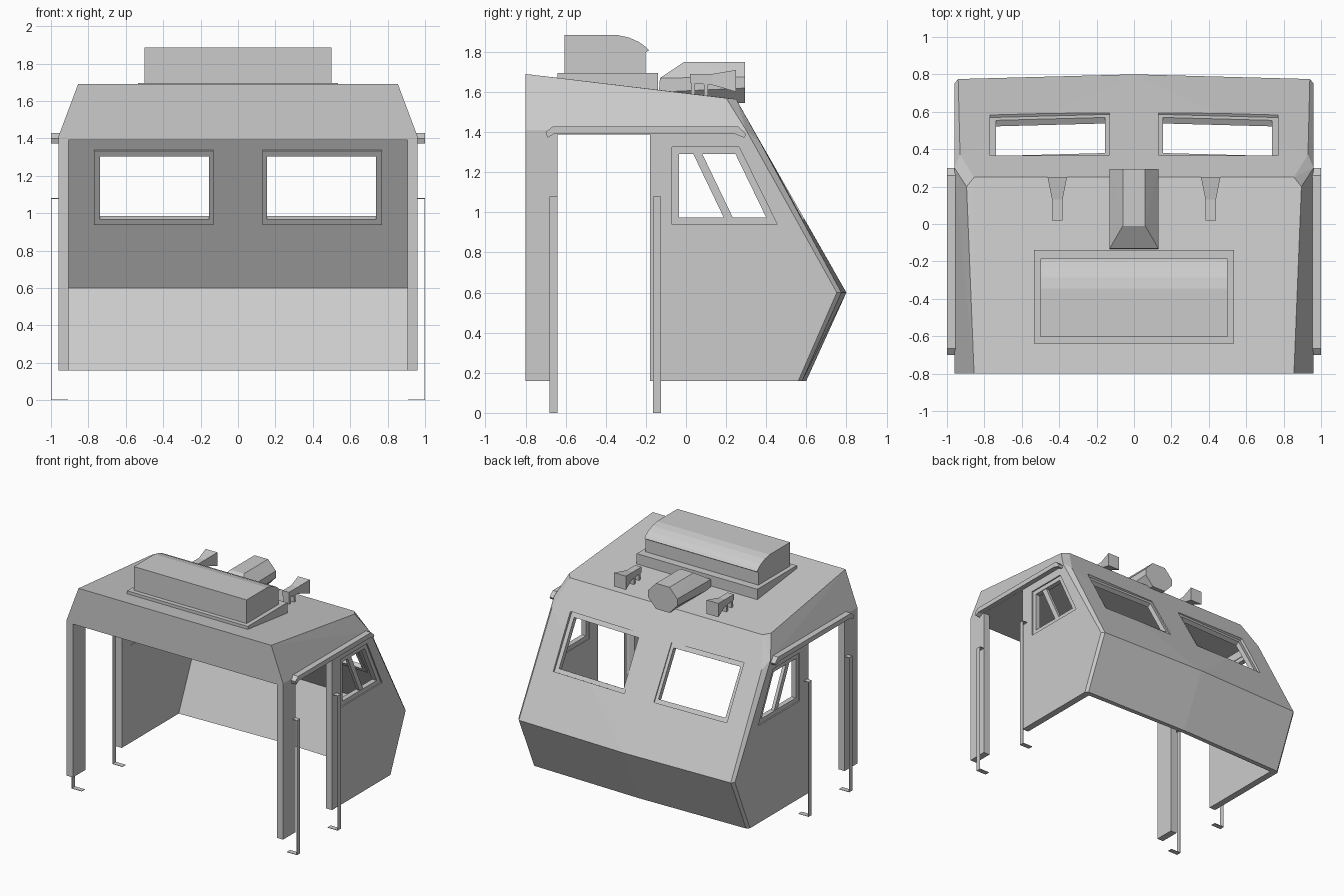
import bpy, bmesh
from mathutils import Vector

cube = bpy.data.objects.get("Cube")
if cube:
    bpy.data.objects.remove(cube, do_unlink=True)

grey = bpy.data.materials.new("light_grey")
grey.use_nodes = True
grey.diffuse_color = (0.6, 0.6, 0.6, 1)
grey.node_tree.nodes["Principled BSDF"].inputs["Base Color"].default_value = (0.6, 0.6, 0.6, 1)


def finish(name, bm):
    bmesh.ops.recalc_face_normals(bm, faces=bm.faces[:])
    mesh = bpy.data.meshes.new(name)
    bm.to_mesh(mesh)
    bm.free()
    mesh.materials.append(grey)
    obj = bpy.data.objects.new(name, mesh)
    bpy.context.scene.collection.objects.link(obj)
    return obj


def hull(name, half):
    """Convex solid from points mirrored across x = 0."""
    bm = bmesh.new()
    for p in {(s * x, y, z) for x, y, z in half for s in (-1, 1)}:
        bm.verts.new(p)
    bmesh.ops.convex_hull(bm, input=bm.verts[:])
    bmesh.ops.delete(bm, geom=[v for v in bm.verts if not v.link_faces], context='VERTS')
    bmesh.ops.dissolve_limit(bm, angle_limit=0.02, verts=bm.verts[:], edges=bm.edges[:])
    return finish(name, bm)


def prism(name, pts, place, d0, d1):
    """Solid between two copies of an outline; place maps (u, v, depth) to space."""
    bm = bmesh.new()
    a, b = [[bm.verts.new(place(u, v, d)) for u, v in pts] for d in (d0, d1)]
    bm.faces.new(a)
    bm.faces.new(b)
    for i in range(len(pts)):
        j = (i + 1) % len(pts)
        bm.faces.new((a[i], a[j], b[j], b[i]))
    return finish(name, bm)


def ring(name, outer, inner, place, d0, d1):
    """Window frame between an outer and an inner outline."""
    bm = bmesh.new()
    loops = [[bm.verts.new(place(u, v, d)) for u, v in pts]
             for pts, d in ((outer, d0), (outer, d1), (inner, d1), (inner, d0))]
    n = len(outer)
    for k in range(4):
        p, q = loops[k], loops[(k + 1) % 4]
        for i in range(n):
            j = (i + 1) % n
            bm.faces.new((p[i], p[j], q[j], q[i]))
    return finish(name, bm)


def along_x(u, v, d):
    return Vector((d, u, v))


def box(name, x0, x1, y0, y1, z0, z1):
    return prism(name, [(y0, z0), (y1, z0), (y1, z1), (y0, z1)], along_x, x0, x1)


def on_windscreen(x, z, d):
    return Vector((x, 0.8 - 0.0266 * abs(x) - 0.565 * (z - 0.6) + 0.87 * d, z + 0.49 * d))


def rect(u0, u1, v0, v1):
    return [(u0, v0), (u1, v0), (u1, v1), (u0, v1)]


# Cab shell: outer solid, hollowed from below and behind
cab = hull("cab_shell", [
    (.96, -.8, .16), (.96, -.8, 1.41), (.855, -.8, 1.69), (0, -.8, 1.695),
    (.96, .56, .16), (.94, .58, .16), (0, .6, .16),
    (.96, .752, .6), (.94, .775, .6), (0, .8, .6),
    (.96, .3, 1.41), (.93, .37, 1.35), (.895, .2, 1.57), (.855, .25, 1.565)])
cutters = [hull("cab_hollow", [
    (.905, -.9, .1), (.905, -.9, 1.39), (.905, .515, .1), (0, .54, .1),
    (.905, .735, .6), (0, .76, .6), (.905, .29, 1.39), (0, .315, 1.39)])]

# Door openings and window openings
cutters.append(box("door_cut", -1.2, 1.2, -.64, -.18, .05, 1.389))
side_outer = [(-.07, .94), (.455, .94), (.265, 1.325), (-.07, 1.325)]
side_inner = [(-.035, .975), (.4, .975), (.247, 1.29), (-.035, 1.29)]
cutters.append(prism("side_window_cut", side_outer, along_x, -1.2, 1.2))
for s in (-1, 1):
    outer = rect(s * .13, s * .77, .96, 1.355)
    cutters.append(prism("windscreen_cut", outer, on_windscreen, -.15, .1))

for c in cutters:
    mod = cab.modifiers.new(c.name, 'BOOLEAN')
    mod.operation = 'DIFFERENCE'
    mod.solver = 'EXACT'
    mod.object = c
bpy.context.view_layer.update()
dg = bpy.context.evaluated_depsgraph_get()
cut_mesh = bpy.data.meshes.new_from_object(cab.evaluated_get(dg))
cab.modifiers.clear()
cab.data = cut_mesh
for c in cutters:
    bpy.data.objects.remove(c, do_unlink=True)

gutter = [(-.69, 1.372), (-.7, 1.4), (-.665, 1.428), (.26, 1.428),
          (.3, 1.39), (.29, 1.372), (.245, 1.39), (-.66, 1.39)]
for s, side in ((-1, "right"), (1, "left")):
    # Windscreen frame
    ring(side + "_windscreen_frame", rect(s * .13, s * .77, .96, 1.355),
         rect(s * .155, s * .738, .988, 1.325), on_windscreen, -.045, -.008)

    # Side window frame and slanted bar
    ring(side + "_side_window_frame", side_outer, side_inner, along_x, s * .91, s * .95)
    prism(side + "_side_window_bar", [(.2, .95), (.245, .95), (.07, 1.315), (.025, 1.315)],
          along_x, s * .92, s * .945)

    # Rain gutter over the door
    prism(side + "_rain_gutter", gutter, along_x, s * .95, s * 1.0)

    # Flat strip handrails bent inward at both ends
    for y, end in ((-.66, "rear"), (-.145, "nose")):
        name = side + "_" + end + "_handrail"
        box(name, s * .997, s * 1.0, y - .02, y + .02, 0, 1.08)
        box(name + "_top", s * .95, s * .998, y - .02, y + .02, 1.077, 1.08)
        box(name + "_foot", s * .91, s * .998, y - .02, y + .02, 0, .003)

    # Small roof horn: narrow throat flaring to a square mouth
    bm = bmesh.new()
    loops = []
    for y, w, z0, z1 in ((.02, .028, 1.645, 1.69), (.13, .028, 1.635, 1.69),
                         (.17, .036, 1.625, 1.697), (.25, .052, 1.6, 1.71)):
        loops.append([bm.verts.new((s * .41 + a * w, y, z))
                      for a, z in ((-1, z0), (1, z0), (1, z1), (-1, z1))])
    for p, q in zip(loops, loops[1:]):
        for i in range(4):
            j = (i + 1) % 4
            bm.faces.new((p[i], p[j], q[j], q[i]))
    bm.faces.new(loops[0])
    bm.faces.new(loops[-1])
    finish(side + "_small_horn", bm)
    for y in (.025, .09):
        box(side + "_horn_leg", s * .41 - .025, s * .41 + .025, y, y + .02, 1.575, 1.65)

# Roof unit: base plate and rounded housing
box("roof_unit_base", -.535, .535, -.64, -.14, 1.59, 1.695)
prism("roof_unit_housing", [
    (-.605, 1.65), (-.605, 1.885), (-.345, 1.885), (-.285, 1.872), (-.235, 1.85),
    (-.2, 1.825), (-.185, 1.808), (-.203, 1.797), (-.203, 1.65)], along_x, -.5, .5)

# Octagonal headlight housing with a sloped rear
hull("headlight_housing", [
    (.06, .295, 1.75), (.13, .295, 1.675), (.13, .295, 1.62), (.06, .295, 1.545),
    (.06, -.01, 1.75), (.13, -.13, 1.67), (.13, -.135, 1.6), (.06, -.135, 1.56)])
